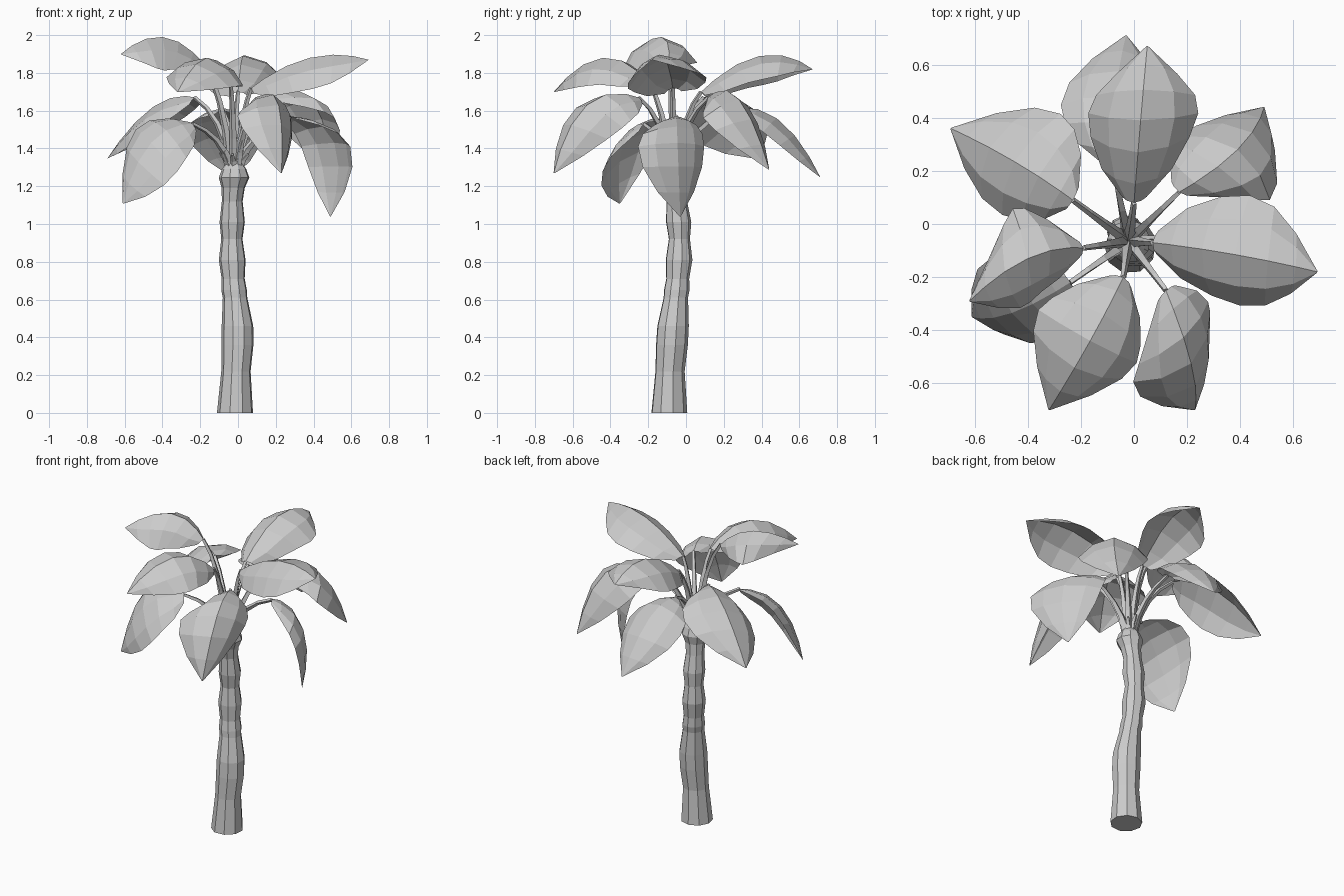
import bpy, bmesh, math, random
from mathutils import Vector as V

if "Cube" in bpy.data.objects:
    bpy.data.objects.remove(bpy.data.objects["Cube"])

random.seed(4)
grey = bpy.data.materials.new("plain grey")
grey.diffuse_color = (0.6, 0.6, 0.6, 1)
grey.use_nodes = True
grey.node_tree.nodes["Principled BSDF"].inputs["Base Color"].default_value = grey.diffuse_color


def finish(name, bm, fix=True):
    if fix:
        bmesh.ops.recalc_face_normals(bm, faces=bm.faces)
    me = bpy.data.meshes.new(name)
    bm.to_mesh(me)
    bm.free()
    me.materials.append(grey)
    ob = bpy.data.objects.new(name, me)
    bpy.context.collection.objects.link(ob)
    return ob


def tube(name, points, radii, sides, turn=0.0, upright=False):
    """Capped tube through points with a radius at each one."""
    bm = bmesh.new()
    rings = []
    for i, (p, r) in enumerate(zip(points, radii)):
        d = points[min(i + 1, len(points) - 1)] - points[max(i - 1, 0)]
        d = V((0, 0, 1)) if upright else d.normalized()
        a = d.cross(V((0.31, 0.95, 0.02))).normalized()
        b = d.cross(a)
        angles = [turn + math.tau * k / sides for k in range(sides)]
        rings.append([bm.verts.new(p + r * (math.cos(t) * a + math.sin(t) * b)) for t in angles])
    for lo, hi in zip(rings, rings[1:]):
        for k in range(sides):
            n = (k + 1) % sides
            bm.faces.new((lo[k], lo[n], hi[n], hi[k]))
    bm.faces.new(rings[0])
    bm.faces.new(rings[-1])
    return finish(name, bm)


def bezier(a, c, b, t):
    return a * (1 - t) ** 2 + c * 2 * t * (1 - t) + b * t * t


# Ringed trunk, swelling and narrowing, with a slight lean
trunk = [(0, .097, -.015, -.09), (.22, .079, -.01, -.086), (.36, .086, -.002, -.076),
         (.46, .085, -.002, -.07), (.61, .066, -.015, -.055), (.65, .069, -.02, -.05),
         (.71, .062, -.025, -.045), (.81, .072, -.03, -.038), (.92, .057, -.032, -.036),
         (1.01, .068, -.03, -.04), (1.12, .056, -.03, -.05), (1.19, .062, -.025, -.06),
         (1.245, .082, -.02, -.065), (1.29, .066, -.02, -.065), (1.32, .045, -.02, -.065)]
tube("trunk", [V((x, y, z)) for z, r, x, y in trunk], [t[1] for t in trunk], 9, 0.2, True)

# Leaves: base, middle of rib, tip, half-width vector, sag of the edges
leaves = {
    "back_upper": ((0, .08, 1.70), (.025, .39, 1.89), (.05, .67, 1.82), (.207, 0, .015), .14),
    "back_lower": ((-.08, .22, 1.60), (-.07, .48, 1.56), (-.03, .71, 1.25), (.2, -.02, 0), .09),
    "back_right": ((.17, .12, 1.67), (.39, .28, 1.66), (.49, .44, 1.29), (.17, -.12, 0), .13),
    "right_upper": ((.07, -.07, 1.72), (.38, -.115, 1.88), (.69, -.18, 1.87), (.02, .207, .03), .14),
    "right_lower": ((.28, -.05, 1.57), (.51, -.045, 1.43), (.49, -.03, 1.04), (-.13, .175, 0), .06),
    "front_right": ((.12, -.25, 1.67), (.215, -.525, 1.63), (.23, -.70, 1.27), (.145, .13, -.03), .13),
    "front_upper": ((-.04, -.20, 1.75), (-.165, -.44, 1.88), (-.32, -.70, 1.70), (.185, -.10, -.03), .12),
    "left_upper": ((-.19, -.09, 1.86), (-.40, -.13, 1.99), (-.62, -.29, 1.90), (.035, -.175, -.02), .16),
    "back_left": ((-.23, .09, 1.67), (-.45, .235, 1.62), (-.69, .36, 1.35), (.11, .19, .05), .12),
    "front_left": ((-.24, -.22, 1.53), (-.46, -.335, 1.43), (-.61, -.35, 1.11), (.11, -.155, -.11), .07),
}
spots = (0, .11, .3, .5, .7, .87, 1)
widths = (.22, .64, .9, 1, .9, .55, .02)
crown = V((-.02, -.065, 1.30))

for name, (base, mid, tip, side, sag) in leaves.items():
    base, mid, tip, side = V(base), V(mid), V(tip), V(side)
    ctrl = mid * 2 - (base + tip) / 2
    bm = bmesh.new()
    rows = []
    for t, w in zip(spots, widths):
        p = bezier(base, ctrl, tip, t)
        tangent = (ctrl - base) * (1 - t) + (tip - ctrl) * t
        # Keep the sag on the underside all along the leaf
        up = tangent.cross(side).normalized()
        if (tip - base).cross(side).z < 0:
            up = -up
        rows.append([bm.verts.new(p + side * (w * u) - up * (sag * w * abs(u) ** 2))
                     for u in (-1, -.6, 0, .6, 1)])
    for lo, hi in zip(rows, rows[1:]):
        for k in range(4):
            bm.faces.new((lo[k], lo[k + 1], hi[k + 1], hi[k]))
    bm.normal_update()
    if sum(f.normal.z for f in bm.faces) < 0:
        bmesh.ops.reverse_faces(bm, faces=bm.faces)
    finish("leaf_" + name, bm, False)

    # Stem arching from the crown out to the leaf base
    out = V((base.x - crown.x, base.y - crown.y, 0))
    start = crown + out.normalized() * .02
    bend = start + out * .25 + V((0, 0, (base.z - start.z) * .75))
    pts = [bezier(start, bend, base, k / 4) for k in range(5)]
    tube("stem_" + name, pts, (.026, .020, .016, .013, .011), 4)

# Short cut stems around the crown
for i in range(8):
    a = math.tau * i / 8 + random.uniform(-.2, .2)
    out = V((math.cos(a), math.sin(a), 0))
    h = random.uniform(.06, .15)
    pts = [crown + out * .025 - V((0, 0, .02)), crown + out * .045 + V((0, 0, h * .5)),
           crown + out * .075 + V((0, 0, h))]
    tube("cut_stem_%d" % i, pts, (.022, .015, .008), 4)
